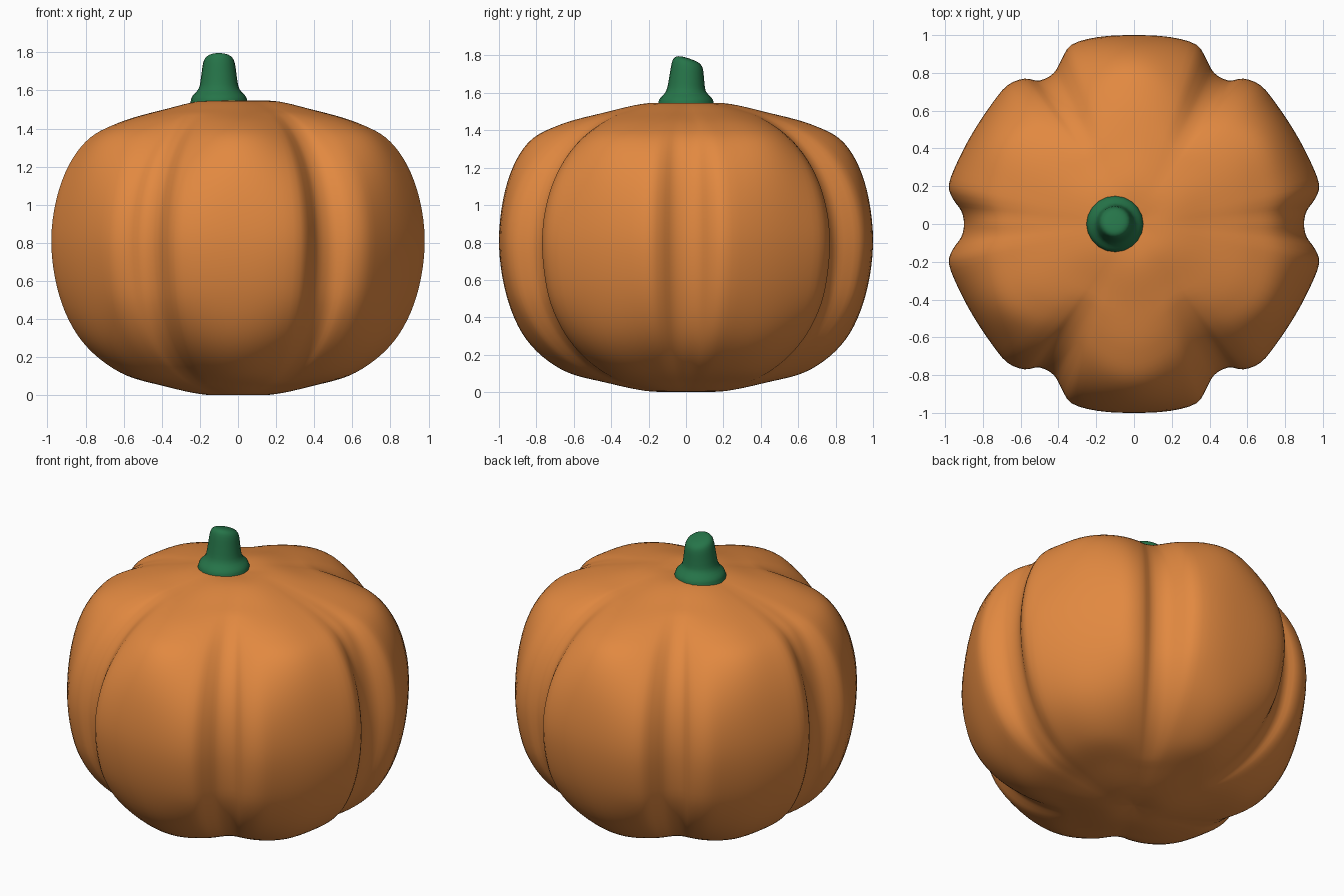
import bpy, bmesh, math
from mathutils import Vector

cube = bpy.data.objects.get("Cube")
if cube:
    bpy.data.objects.remove(cube, do_unlink=True)


def make_material(name, rgb):
    mat = bpy.data.materials.new(name)
    mat.use_nodes = True
    mat.diffuse_color = (*rgb, 1)
    bsdf = mat.node_tree.nodes["Principled BSDF"]
    bsdf.inputs["Base Color"].default_value = (*rgb, 1)
    bsdf.inputs["Roughness"].default_value = 0.8
    return mat


def spline(points, steps, closed):
    """Smooth curve through 2D points (Catmull-Rom)."""
    pts = [Vector(p) for p in points]
    n = len(pts)

    def pick(i):
        return pts[i % n] if closed else pts[max(0, min(n - 1, i))]

    out = []
    for i in range(n if closed else n - 1):
        a, b, c, d = (pick(i + k) for k in (-1, 0, 1, 2))
        for s in range(steps):
            t = s / steps
            out.append(0.5 * (2 * b + (c - a) * t
                              + (2 * a - 5 * b + 4 * c - d) * t ** 2
                              + (3 * b - a - 3 * c + d) * t ** 3))
    if not closed:
        out.append(pts[-1])
    return out


def loft(name, outline, profile, place, mat):
    """Stack rings of an outline along a (scale, height) profile."""
    bm = bmesh.new()
    rings = [[bm.verts.new(place(p, s, z)) for p in outline]
             for s, z in profile[1:-1]]
    n = len(outline)
    for low, high in zip(rings, rings[1:]):
        for i in range(n):
            j = (i + 1) % n
            bm.faces.new((low[i], low[j], high[j], high[i]))
    for ring, (s, z) in ((rings[0], profile[0]), (rings[-1], profile[-1])):
        pole = bm.verts.new(place(outline[0], s, z))
        for i in range(n):
            bm.faces.new((ring[i], ring[(i + 1) % n], pole))
    bmesh.ops.recalc_face_normals(bm, faces=bm.faces)
    for face in bm.faces:
        face.smooth = True
    mesh = bpy.data.meshes.new(name)
    bm.to_mesh(mesh)
    bm.free()
    mesh.materials.append(mat)
    obj = bpy.data.objects.new(name, mesh)
    bpy.context.collection.objects.link(obj)
    return obj


orange = make_material("pumpkin orange", (0.76, 0.25, 0.052))
green = make_material("stem green", (0.019, 0.175, 0.066))

# Body: six-lobed outline, one quarter mirrored both ways
quarter = [(0.9, 0), (0.915, 0.07), (0.96, 0.135), (0.98, 0.21), (0.93, 0.34),
           (0.85, 0.49), (0.75, 0.64), (0.67, 0.735), (0.58, 0.77),
           (0.5, 0.76), (0.425, 0.8), (0.385, 0.87), (0.33, 0.95),
           (0.19, 0.99), (0, 1)]
half = quarter + [(-x, y) for x, y in reversed(quarter[:-1])]
outline = spline(half + [(x, -y) for x, y in reversed(half[1:-1])], 3, True)
profile = spline([(0, 0.015), (0.18, 0.003), (0.42, 0.05), (0.66, 0.12),
                  (0.85, 0.28), (0.96, 0.52), (1, 0.82), (0.955, 1.12),
                  (0.845, 1.33), (0.67, 1.43), (0.42, 1.498),
                  (0.2, 1.545), (0, 1.537)], 6, False)


def place_body(p, s, z):
    angle = math.atan2(p.y, p.x)
    wave = math.cos(6 * angle)
    # Grooves soften towards the poles
    soft = (0.965 - 0.045 * wave) / p.length
    widen = 1 + (soft - 1) * (1 - s * s)
    # Diagonal grooves follow a rounder profile than the lobe crests
    u = min(1, abs(z - 0.775) / 0.785)
    round_scale = min(s, (1 - u ** 2.2) ** (1 / 2.2))
    groove = (1 + wave) / 2 * min(1, 1.3 * abs(math.sin(angle)))
    q = p * widen * (s + (round_scale - s) * groove)
    return (q.x, q.y, z)


loft("pumpkin_body", outline, profile, place_body, orange)

# Stem: flared foot, tapering neck and a slanted rounded top
circle = [Vector((math.cos(a), math.sin(a)))
          for a in (math.tau * i / 20 for i in range(20))]
stem_profile = spline([(0, 1.5), (0.145, 1.5), (0.148, 1.545), (0.138, 1.572),
                       (0.106, 1.61), (0.094, 1.67), (0.084, 1.74),
                       (0.07, 1.77), (0.042, 1.783), (0, 1.786)], 3, False)


def place_stem(p, s, z):
    lift = max(0, (z - 1.6) / 0.18)
    y = p.y * s
    return (p.x * s - 0.1, y + 0.01 * lift, z - 0.3 * y * lift)


loft("stem", circle, stem_profile, place_stem, green)
